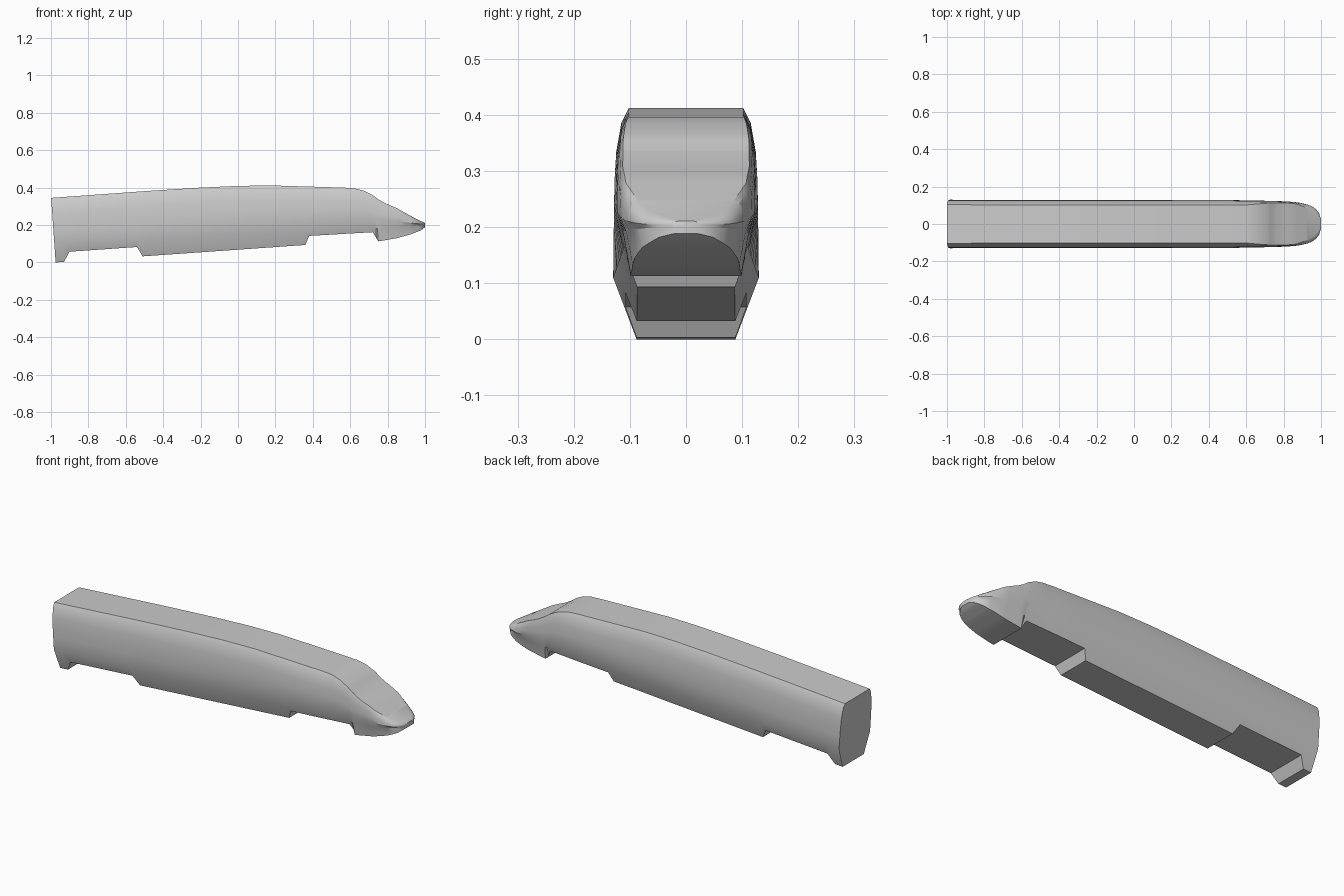
import bpy, bmesh, math

cube = bpy.data.objects.get("Cube")
if cube:
    bpy.data.objects.remove(cube)

# Body grey
grey = bpy.data.materials.new("body grey")
grey.use_nodes = True
COLOUR = (0.6, 0.6, 0.6, 1)
grey.diffuse_color = COLOUR
grey.node_tree.nodes["Principled BSDF"].inputs["Base Color"].default_value = COLOUR


def at(keys, u):
    """Piecewise linear value of a list of (station, value) keys."""
    if u <= keys[0][0]:
        return keys[0][1]
    for (a, p), (b, q) in zip(keys, keys[1:]):
        if u <= b:
            return p + (q - p) * (u - a) / (b - a)
    return keys[-1][1]


# Profiles along the train, measured from its rear end
roof = [(0, .346), (.5, .347), (.8, .345), (1, .34), (1.17, .331), (1.4, .308), (1.56, .292),
        (1.62, .284), (1.67, .268), (1.715, .241), (1.745, .216), (1.775, .196),
        (1.84, .162), (1.915, .113), (1.96, .086), (1.984, .073)]
floor = [(0, 0), (.045, 0), (.078, .052), (.44, .052), (.466, 0), (1.338, 0),
         (1.362, .047), (1.702, .043), (1.729, -.008), (1.829, .002),
         (1.911, .019), (1.96, .035), (1.984, .05)]
crease = [(0, .11), (1.4, .064), (1.7, .06), (1.984, .062)]
plan = [(0, .129), (1.5, .128), (1.75, .123), (1.84, .118), (1.88, .112), (1.915, .103),
        (1.94, .092), (1.96, .077), (1.975, .055), (1.984, .025)]
hood = [(0, .103), (1.6, .102), (1.72, .112), (1.8, .113), (1.86, .107), (1.915, .085),
        (1.95, .06), (1.975, .03), (1.984, .01)]

stations = sorted({u for keys in (roof, floor, plan, hood) for u, _ in keys})


def half_section(u):
    """Half outline (y, height) from the floor edge up to the roof edge."""
    top, low, mid = at(roof, u), at(floor, u), at(crease, u)
    wide, edge = at(plan, u), at(hood, u)
    nose = wide / .129
    slope = lambda h: min(.088 + .38 * h, .13) * nose
    if u > 1.72:
        slope = lambda h: wide * (.8 + 1.6 * max(h, 0))
    mid = max(mid, low + .004)
    points = [(slope(low), low), (slope(mid), mid)]
    for rise, bulge in ((.3, 1), (.5, .97), (.7, .85), (.9, .5), (1, 0)):
        points.append((edge + (wide - edge) * bulge, mid + (top - mid) * rise))
    return points


# Loft the shell through all stations, pitched slightly nose up
PITCH = math.radians(4)
s, c = math.sin(PITCH), math.cos(PITCH)
bm = bmesh.new()
rings = []
for u in stations:
    half = half_section(u)
    outline = half + [(-y, h) for y, h in reversed(half)]
    rings.append([bm.verts.new((-.975 + u * c - h * s, y, u * s + h * c))
                  for y, h in outline])
for a, b in zip(rings, rings[1:]):
    for i in range(len(a)):
        j = (i + 1) % len(a)
        bm.faces.new((a[i], a[j], b[j], b[i]))
bm.faces.new(rings[0])
bm.faces.new(rings[-1])
bmesh.ops.recalc_face_normals(bm, faces=bm.faces)

mesh = bpy.data.meshes.new("train_body")
bm.to_mesh(mesh)
bm.free()
mesh.materials.append(grey)
body = bpy.data.objects.new("train_body", mesh)
bpy.context.collection.objects.link(body)
bpy.ops.object.select_all(action="DESELECT")
body.select_set(True)
bpy.context.view_layer.objects.active = body
bpy.ops.object.shade_smooth_by_angle(angle=math.radians(25))
